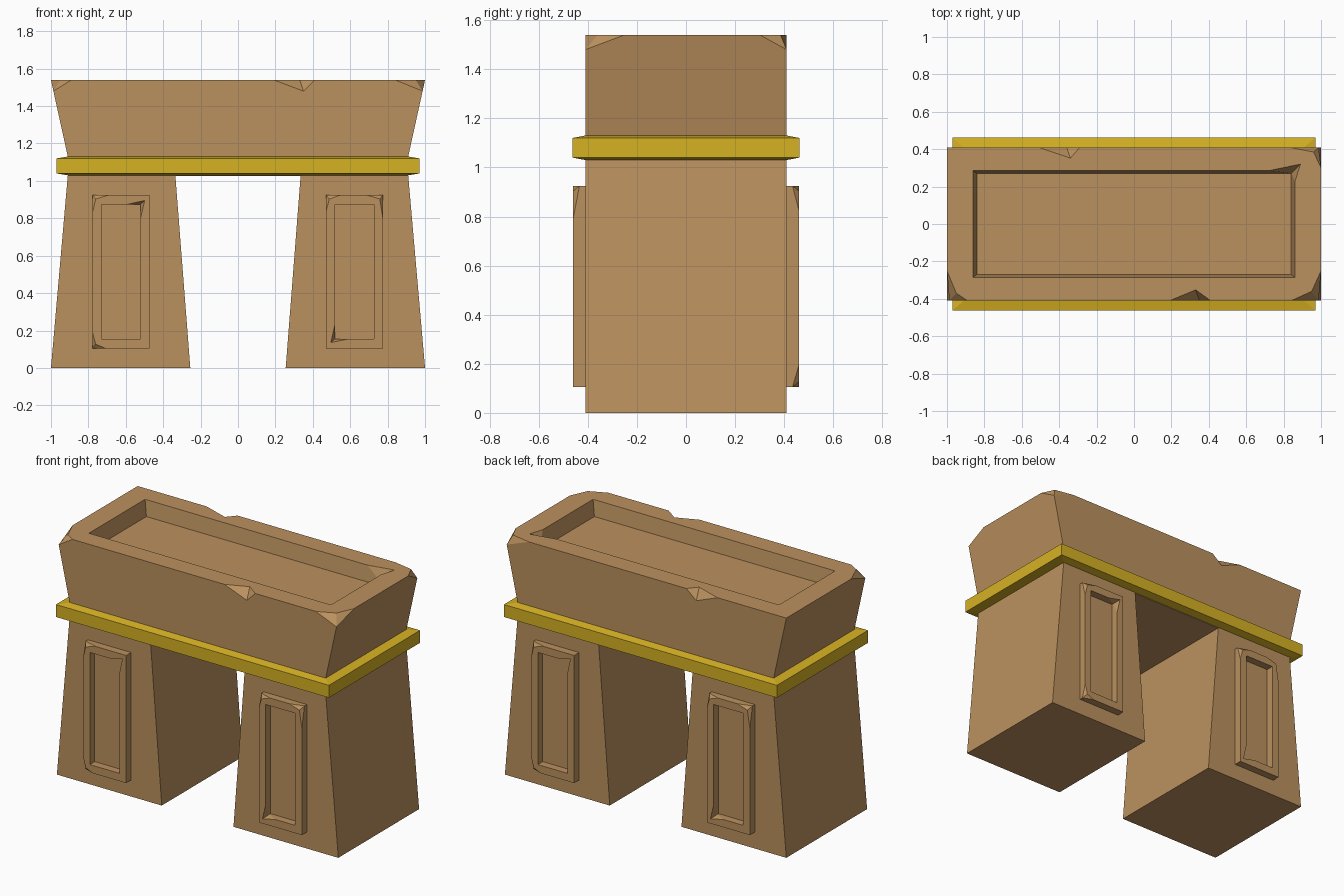
import bpy, bmesh, math
from mathutils import Vector

if "Cube" in bpy.data.objects:
    bpy.data.objects.remove(bpy.data.objects["Cube"])


def material(name, rgb):
    m = bpy.data.materials.new(name)
    m.diffuse_color = (*rgb, 1)
    m.use_nodes = True
    m.node_tree.nodes["Principled BSDF"].inputs["Base Color"].default_value = m.diffuse_color
    return m


STONE = material("sandstone", (0.50, 0.285, 0.113))
GOLD = material("gold", (0.67, 0.44, 0.017))


def hull(name, pts, mat=STONE):
    """Convex solid around a handful of points, with flat faces merged."""
    bm = bmesh.new()
    for p in pts:
        bm.verts.new(p)
    bmesh.ops.convex_hull(bm, input=bm.verts[:])
    bmesh.ops.delete(bm, geom=[v for v in bm.verts if not v.link_faces], context='VERTS')
    bmesh.ops.dissolve_limit(bm, angle_limit=math.radians(0.5),
                             verts=bm.verts[:], edges=bm.edges[:])
    bmesh.ops.recalc_face_normals(bm, faces=bm.faces[:])
    me = bpy.data.meshes.new(name)
    bm.to_mesh(me)
    bm.free()
    me.materials.append(mat)
    ob = bpy.data.objects.new(name, me)
    bpy.context.collection.objects.link(ob)
    return ob


def cut(ob, pts):
    """Subtract the convex solid around pts from ob."""
    c = hull("cutter", pts)
    c.hide_render = True
    m = ob.modifiers.new("cut", 'BOOLEAN')
    m.operation, m.solver, m.object = 'DIFFERENCE', 'EXACT', c
    bpy.context.view_layer.objects.active = ob
    bpy.ops.object.modifier_apply(modifier=m.name)
    bpy.data.objects.remove(c)


def rect(hx, hy, z, cx=0, cy=0):
    return [(cx + sx * hx, cy + sy * hy, z) for sx in (-1, 1) for sy in (-1, 1)]


# Tapered pillars
for s, side in ((-1, "left"), (1, "right")):
    hull(side + "_pillar", rect(0.3725, 0.41, 0, s * 0.6275) + rect(0.2875, 0.41, 1.03, s * 0.6225))

# Gold band around a stone core
hull("gold_band", rect(0.91, 0.41, 1.03) + rect(0.97, 0.462, 1.04)
     + rect(0.97, 0.462, 1.12) + rect(0.91, 0.41, 1.13), GOLD)
hull("core", rect(0.908, 0.408, 1.026) + rect(0.908, 0.408, 1.134))

# Flared lintel with three chipped corners
T, D = 1.54, 1.48
pts = rect(0.91, 0.41, 1.13) + [(-1, 0.41, T)]
for sx, sy, ax, mx, my, by in ((-1, -1, 0.89, 0.95, 0.37, 0.25),
                               (1, -1, 0.84, 0.95, 0.36, 0.25),
                               (1, 1, 0.83, 0.96, 0.385, 0.30)):
    pts += [(sx * ax, sy * 0.41, T), (sx * mx, sy * my, T),
            (sx, sy * by, T), (sx * 0.987, sy * 0.41, D)]
lintel = hull("lintel", pts)

# Sunken top, its broken inner corner, and edge notches
cut(lintel, rect(0.84, 0.27, 1.44) + rect(0.88, 0.30, 1.64))
cut(lintel, [(0.71, 0.283, T), (0.89, 0.32, T), (0.858, 0.22, T),
             (0.842, 0.272, 1.45), (0.81, 0.25, 1.65)])
for s in (-1, 1):
    x0, x1, xa, xb = (0.19, 0.41, 0.33, 0.35) if s > 0 else (-0.51, -0.29, -0.34, -0.36)
    cut(lintel, [(x0, -s * 0.41, T), (x1, -s * 0.41, T), (xa, -s * 0.352, T),
                 (xb, -s * 0.41, D), (xa, -s * 0.5, 1.6)])

# Raised frames on both faces of each pillar
HX, HZ, IX, IZ, CZ = 0.153, 0.41, 0.105, 0.36, 0.515


def frame(name, cx, outer, inner, turn):
    """outer: {corner: (run along x, run along z)}; inner: corner sign pair."""
    def place(u, y, v):
        return Vector((turn * (cx + u), turn * y, CZ + v))
    pts = []
    for sx in (-1, 1):
        for sz in (-1, 1):
            pts.append(place(sx * HX, -0.40, sz * HZ))
            if (sx, sz) in outer:
                a, b = outer[sx, sz]
                pts += [place(sx * (HX - a), -0.46, sz * HZ),
                        place(sx * (HX - 0.018), -0.46, sz * (HZ - 0.022)),
                        place(sx * HX, -0.46, sz * (HZ - b)),
                        place(sx * HX, -0.434, sz * HZ)]
            else:
                pts.append(place(sx * HX, -0.46, sz * HZ))
    ob = hull(name, pts)
    cut(ob, [place(sx * IX, y, sz * IZ) for sx in (-1, 1) for sz in (-1, 1) for y in (-0.5, -0.3)])
    sx, sz = inner
    cut(ob, [place(sx * (IX - 0.075), -0.46, sz * (IZ - 0.001)),
             place(sx * (IX + 0.022), -0.46, sz * (IZ + 0.02)),
             place(sx * (IX - 0.001), -0.46, sz * (IZ - 0.08)),
             place(sx * (IX - 0.001), -0.42, sz * (IZ - 0.001)),
             place(sx * (IX - 0.03), -0.52, sz * (IZ - 0.03))])


for turn, face in ((1, "front"), (-1, "back")):
    frame(face + "_frame_a", -0.626, {(-1, 1): (0.09, 0.10), (-1, -1): (0.07, 0.09)}, (1, 1), turn)
    frame(face + "_frame_b", 0.623, {(-1, 1): (0.08, 0.09), (1, 1): (0.09, 0.135)}, (-1, -1), turn)
